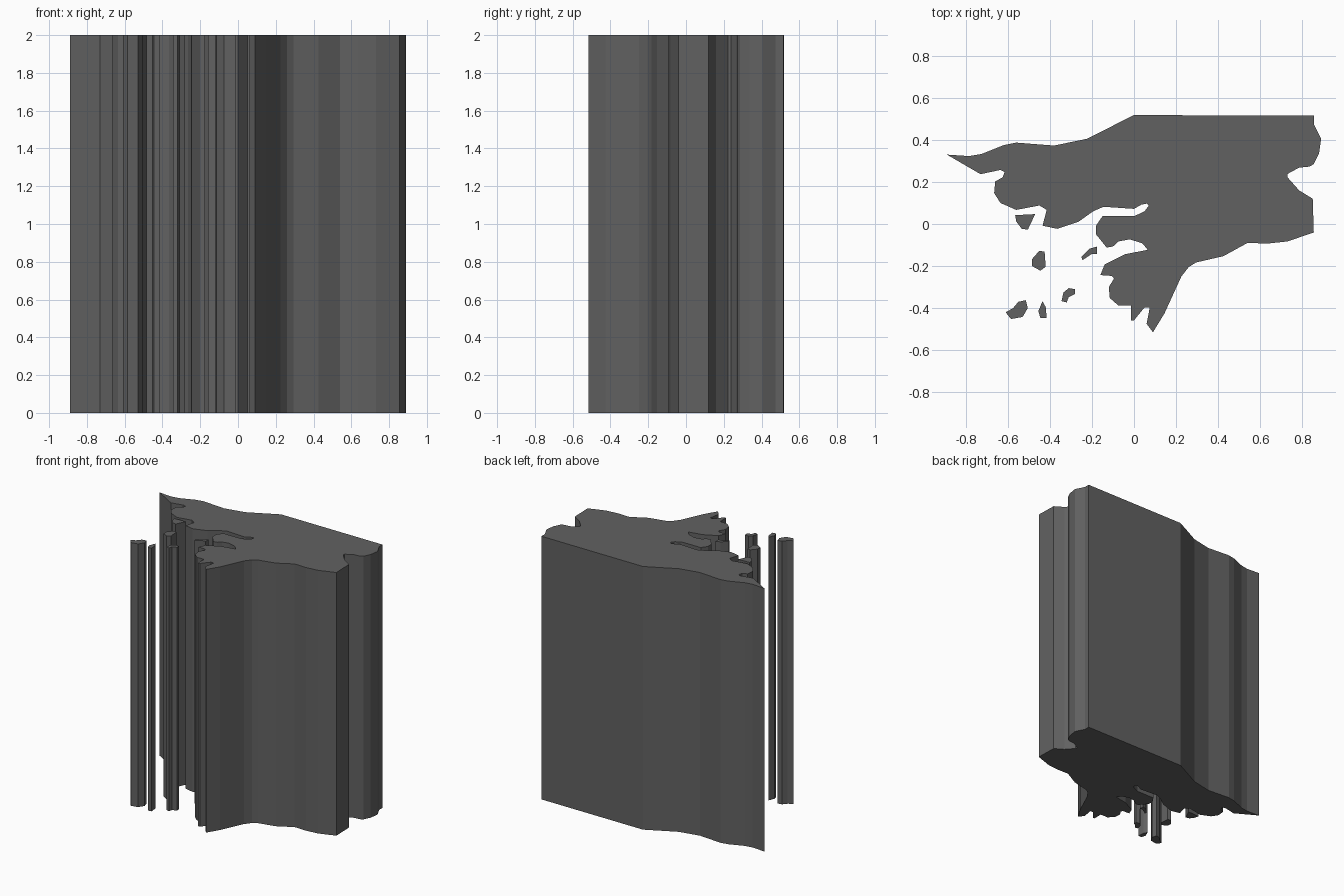
import bpy, bmesh

HEIGHT = 2.0

# Dark grey finish shared by every part
dark_grey = bpy.data.materials.new("dark_grey")
dark_grey.diffuse_color = (.12, .12, .12, 1)


def extrude_outline(name, points):
    """Extrude a closed plan outline from the ground to full height."""
    bm = bmesh.new()
    base = bm.faces.new([bm.verts.new((x, y, 0)) for x, y in points])
    top = bmesh.ops.extrude_face_region(bm, geom=[base], use_keep_orig=True)
    moved = [v for v in top["geom"] if isinstance(v, bmesh.types.BMVert)]
    bmesh.ops.translate(bm, verts=moved, vec=(0, 0, HEIGHT))
    bmesh.ops.recalc_face_normals(bm, faces=bm.faces)
    mesh = bpy.data.meshes.new(name)
    bm.to_mesh(mesh)
    bm.free()
    mesh.materials.append(dark_grey)
    obj = bpy.data.objects.new(name, mesh)
    bpy.context.collection.objects.link(obj)
    return obj


# Mainland block: clockwise plan outline from the western tip
mainland = [
    # north edge
    (-.89, .33), (-.785, .323), (-.725, .333), (-.62, .375), (-.56, .387),
    (-.38, .373), (-.225, .405), (0, .518), (.855, .515),
    # east edge with inlet
    (.855, .475), (.89, .405), (.88, .335), (.855, .285), (.835, .273),
    (.785, .268), (.73, .238), (.73, .222), (.785, .16), (.85, .12),
    (.855, -.04),
    # south-east edge down to the southern spike
    (.73, -.083), (.635, -.093), (.54, -.09), (.425, -.153), (.295, -.183),
    (.26, -.205), (.225, -.25), (.145, -.425), (.09, -.515), (.06, -.475),
    (.075, -.397), (.05, -.397), (0, -.458), (-.015, -.458),
    # southern lobe
    (-.015, -.387), (-.075, -.387), (-.115, -.352), (-.12, -.3),
    (-.095, -.26), (-.105, -.247), (-.16, -.243), (-.14, -.193),
    (-.04, -.143), (.065, -.123), (.04, -.092),
    # middle lobe and narrow channel
    (-.02, -.073), (-.075, -.083), (-.1, -.107), (-.13, -.112), (-.18, -.05),
    (-.18, -.007), (-.15, .037), (0, .037), (.05, .06), (.07, .087),
    (.06, .097), (.035, .092), (0, .072), (-.145, .082),
    # western lobe
    (-.195, .06), (-.265, .01), (-.365, -.023), (-.435, -.008),
    (-.415, .067), (-.45, .088), (-.56, .067), (-.635, .1), (-.665, .147),
    (-.66, .202), (-.625, .222), (-.615, .247), (-.635, .257), (-.73, .237),
]
extrude_outline("mainland_block", mainland)

# Slender free-standing island columns
islands = {
    "north_island": [(-.565, .042), (-.47, .047), (-.505, -.027),
                     (-.535, -.022), (-.56, .012)],
    "middle_island": [(-.45, -.127), (-.425, -.132), (-.42, -.203),
                      (-.445, -.222), (-.485, -.2), (-.485, -.167)],
    "east_island": [(-.175, -.107), (-.175, -.142), (-.2, -.142),
                    (-.245, -.172), (-.25, -.157), (-.21, -.117)],
    "south_east_island": [(-.28, -.31), (-.28, -.333), (-.31, -.347),
                          (-.32, -.373), (-.345, -.367), (-.335, -.325),
                          (-.31, -.305)],
    "south_west_island": [(-.515, -.362), (-.505, -.4), (-.53, -.442),
                          (-.585, -.452), (-.61, -.42), (-.575, -.4),
                          (-.55, -.37)],
    "south_island": [(-.435, -.367), (-.42, -.395), (-.415, -.447),
                     (-.445, -.447), (-.455, -.415)],
}
for island_name, outline in islands.items():
    extrude_outline(island_name, outline)
